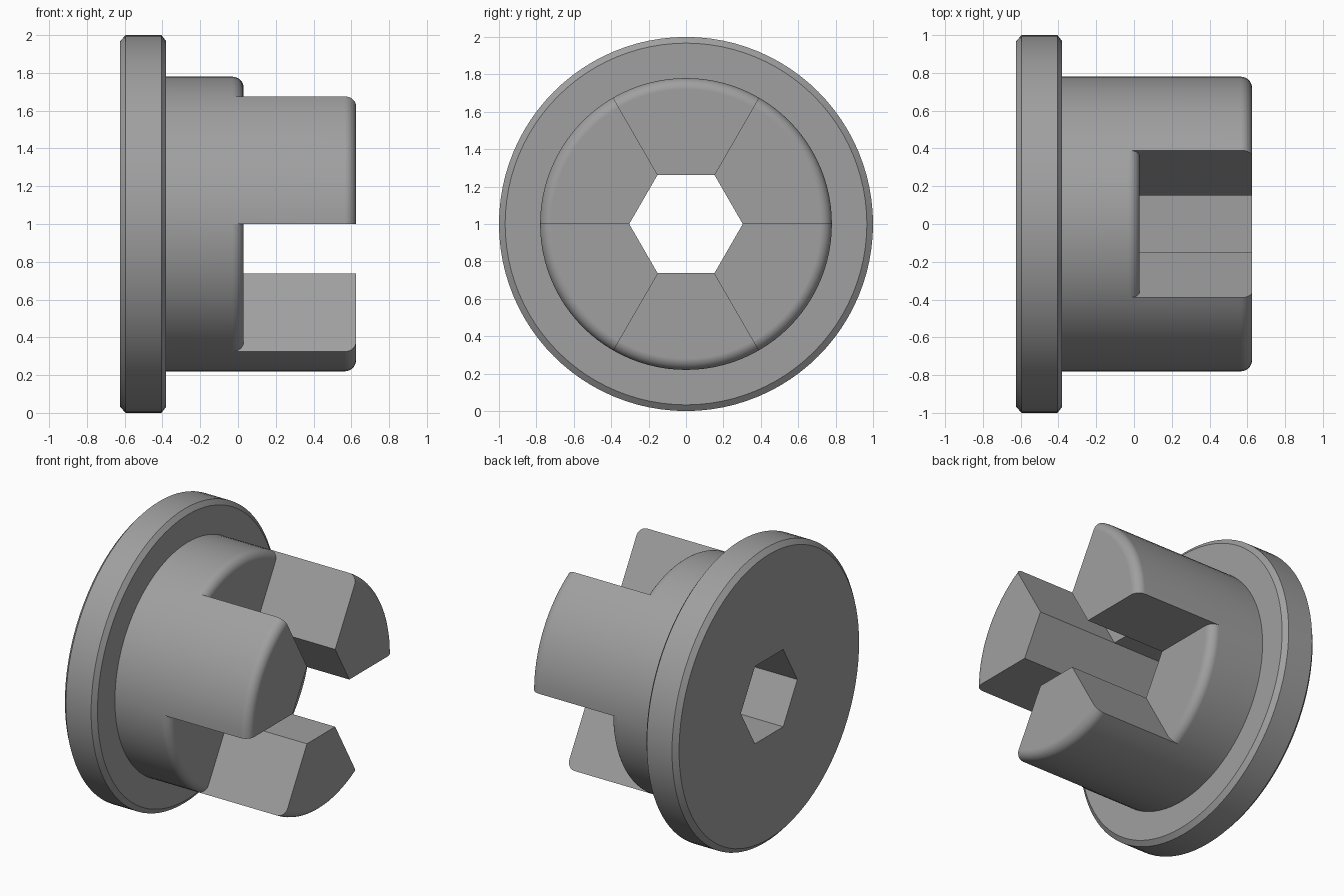
import bpy, bmesh, math

if "Cube" in bpy.data.objects:
    bpy.data.objects.remove(bpy.data.objects["Cube"])

STEPS = 16          # slices per 60 degree sector
FILLET = 0.06
R_HUB, HEX_APOTHEM = 0.78, 0.263
X_BACK, X_FLOOR, X_TIP = -0.625, 0.03, 0.625


def fillet(x_end):
    """Rounded outer edge from the hub side to the end face, as (x, r)."""
    return [(x_end - FILLET + FILLET * math.sin(a), R_HUB - FILLET + FILLET * math.cos(a))
            for a in (math.pi / 2 * i / 8 for i in range(9))]


def hex_radius(angle):
    return HEX_APOTHEM / math.cos(angle % (math.pi / 3) - math.pi / 6)


def point(x, r, angle):
    r = hex_radius(angle) if r is None else r
    return (x, r * math.cos(angle), 1 + r * math.sin(angle))


# Profiles (x, r); r None means the wall of the hexagonal bore
base = [(X_BACK, None), (X_BACK, 0.967), (X_BACK + 0.03, 1), (-0.405, 1),
        (-0.38, 0.967), (-0.38, R_HUB)]
gap_profile = base + fillet(X_FLOOR) + [(X_FLOOR, None)]
jaw_profile = base + [(X_FLOOR - FILLET, R_HUB)] + fillet(X_TIP) + [(X_TIP, None), (X_FLOOR, None)]
jaw_side = fillet(X_FLOOR) + [(X_FLOOR, None), (X_TIP, None)] + fillet(X_TIP)[::-1]

bm = bmesh.new()


def add_face(points):
    bm.faces.new([bm.verts.new(p) for p in points])


# Six sectors, alternating jaw and gap
for sector in range(6):
    start = sector * math.pi / 3
    profile = jaw_profile if sector % 2 == 0 else gap_profile
    for i in range(STEPS):
        a, b = (start + math.pi / 3 * k / STEPS for k in (i, i + 1))
        for p, q in zip(profile, profile[1:] + profile[:1]):
            add_face([point(*p, a), point(*q, a), point(*q, b), point(*p, b)])
    # Flat radial wall between jaw and gap
    add_face([point(x, r, start) for x, r in jaw_side])

bmesh.ops.remove_doubles(bm, verts=bm.verts, dist=1e-4)
bmesh.ops.recalc_face_normals(bm, faces=bm.faces)
mesh = bpy.data.meshes.new("jaw_coupling")
bm.to_mesh(mesh)
bm.free()

grey = bpy.data.materials.new("grey metal")
grey.diffuse_color = (0.35, 0.35, 0.35, 1)
grey.use_nodes = True
grey.node_tree.nodes["Principled BSDF"].inputs["Base Color"].default_value = grey.diffuse_color
mesh.materials.append(grey)

coupling = bpy.data.objects.new("jaw_coupling", mesh)
bpy.context.collection.objects.link(coupling)
bpy.context.view_layer.objects.active = coupling
coupling.select_set(True)
bpy.ops.object.shade_smooth_by_angle(angle=math.radians(30))

# Keep the flat ends evenly shaded beside the fillets
weighted = coupling.modifiers.new("weighted_normals", 'WEIGHTED_NORMAL')
weighted.keep_sharp = True
